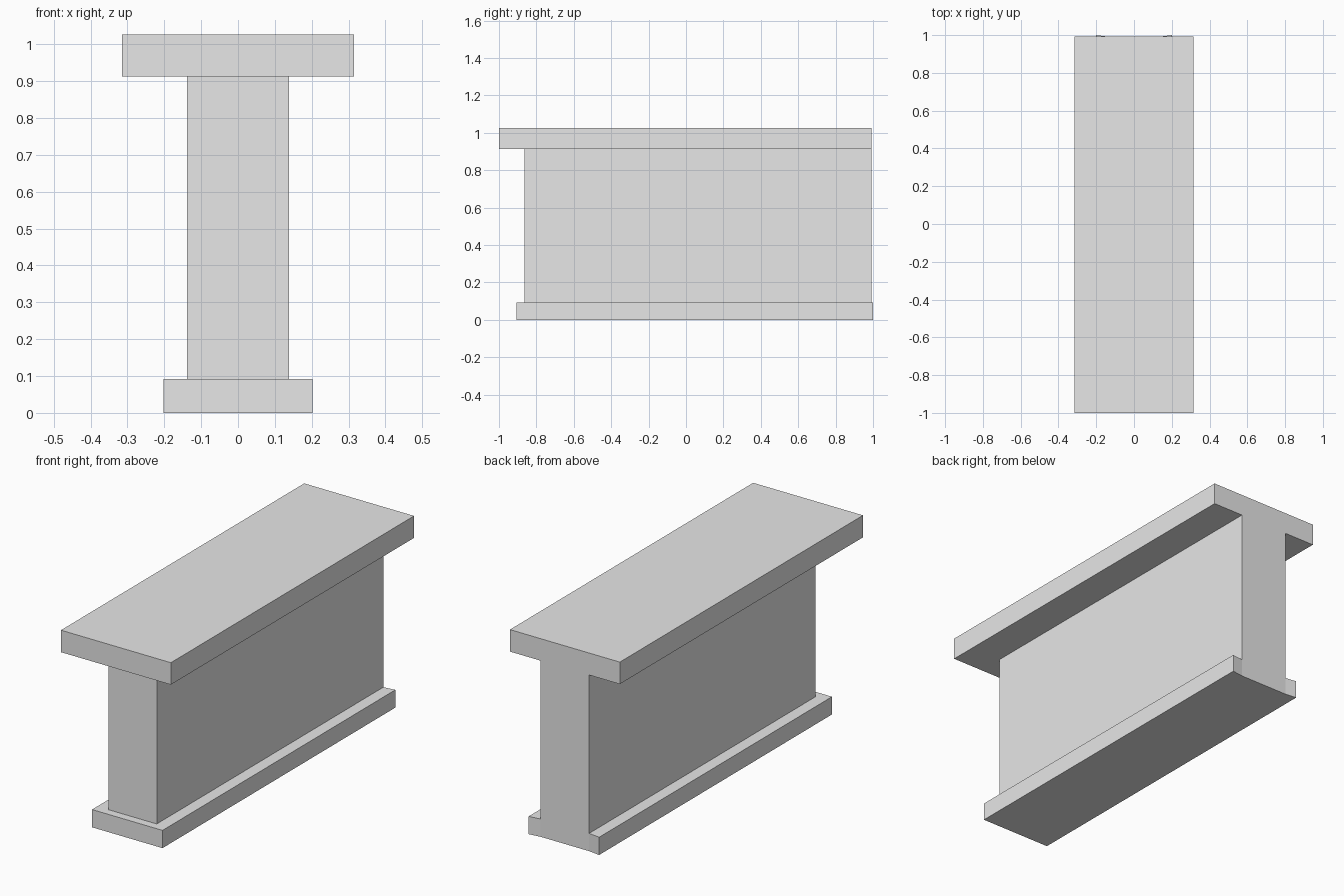
import bpy
import bmesh

old = bpy.data.objects.get("Cube")
if old:
    bpy.data.objects.remove(old, do_unlink=True)

# Single plain grey
grey = bpy.data.materials.new("light_grey")
grey.use_nodes = True
colour = (0.8, 0.8, 0.8, 1.0)
grey.diffuse_color = colour
grey.node_tree.nodes["Principled BSDF"].inputs["Base Color"].default_value = colour


def slab(name, outline, bottom, top):
    """Extrude a plan outline (counter-clockwise) from bottom to top."""
    bm = bmesh.new()
    face = bm.faces.new([bm.verts.new((x, y, bottom)) for x, y in outline])
    grown = bmesh.ops.extrude_face_region(bm, geom=[face], use_keep_orig=True)
    for v in grown["geom"]:
        if isinstance(v, bmesh.types.BMVert):
            v.co.z = top
    bmesh.ops.recalc_face_normals(bm, faces=bm.faces)
    mesh = bpy.data.meshes.new(name)
    bm.to_mesh(mesh)
    bm.free()
    mesh.materials.append(grey)
    obj = bpy.data.objects.new(name, mesh)
    bpy.context.collection.objects.link(obj)
    return obj


def rectangle(half, front, back):
    return [(-half, front), (half, front), (half, back), (-half, back)]


BACK = 0.992          # shared flush back plane
WALL, FOOT = 0.139, 0.202
FOOT_TOP, WALL_TOP, HEIGHT = 0.092, 0.913, 1.027

# Foot, whose back corners flare slightly past the wall
foot_outline = [(-FOOT, -0.907), (FOOT, -0.907), (FOOT, 1.0),
                (WALL, BACK), (-WALL, BACK), (-FOOT, 1.0)]
slab("foot_slab", foot_outline, 0, FOOT_TOP)

# Upright wall and overhanging cap
slab("upright_wall", rectangle(WALL, -0.864, BACK), FOOT_TOP, WALL_TOP)
slab("top_slab", rectangle(0.315, -1.0, BACK), WALL_TOP, HEIGHT)
